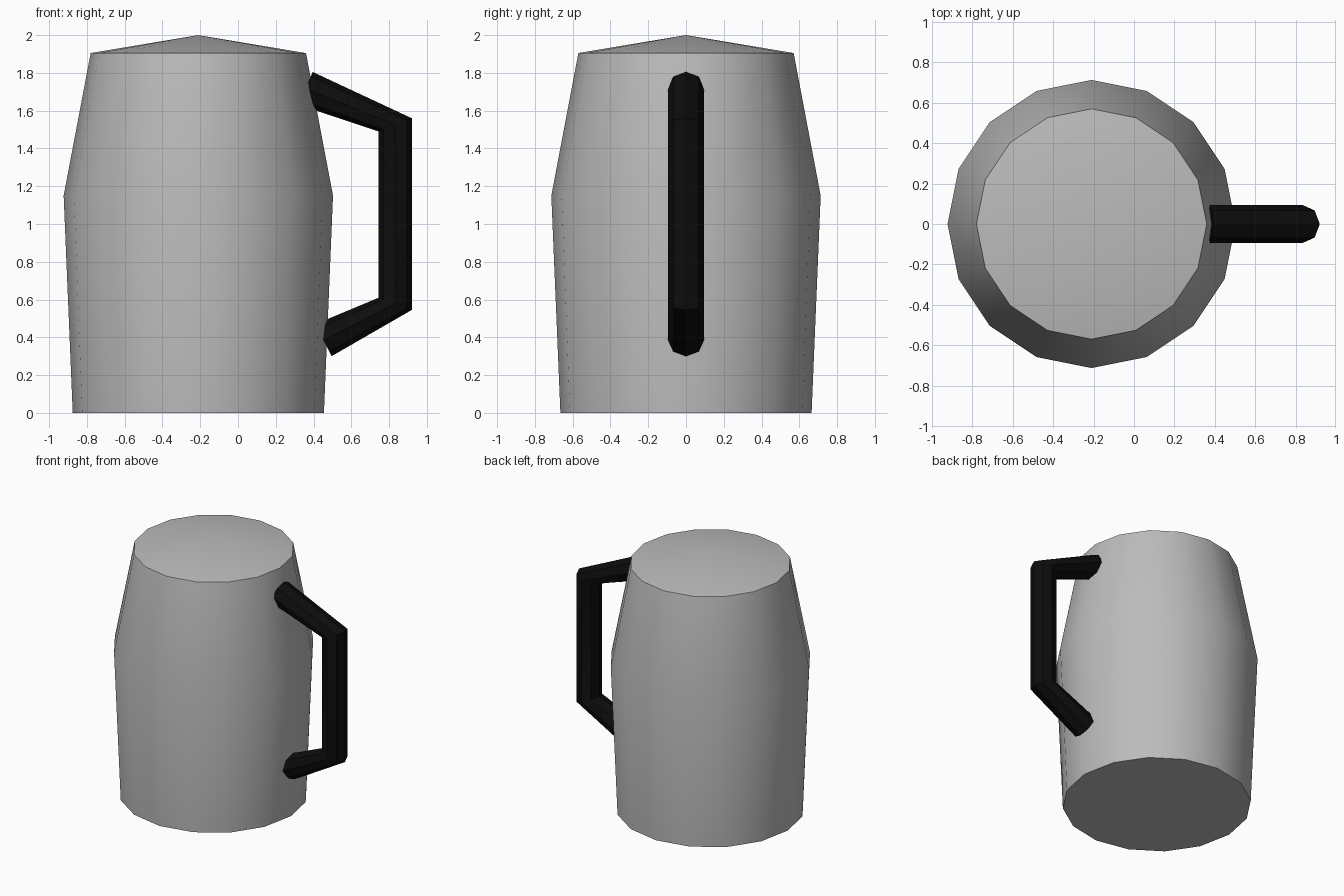
import bpy
import bmesh
from math import cos, sin, pi, radians
from mathutils import Vector

cube = bpy.data.objects.get("Cube")
if cube:
    bpy.data.objects.remove(cube, do_unlink=True)


def make_material(name, colour):
    mat = bpy.data.materials.new(name)
    mat.use_nodes = True
    mat.diffuse_color = colour
    mat.node_tree.nodes["Principled BSDF"].inputs["Base Color"].default_value = colour
    return mat


def loft(name, rings, mat, tip=None):
    """Skin a list of point rings, capping both ends (or closing to a tip)."""
    bm = bmesh.new()
    loops = [[bm.verts.new(p) for p in ring] for ring in rings]
    for a, b in zip(loops, loops[1:]):
        for i in range(len(a)):
            j = (i + 1) % len(a)
            bm.faces.new((a[i], a[j], b[j], b[i]))
    bm.faces.new(loops[0])
    last = loops[-1]
    if tip:
        apex = bm.verts.new(tip)
        for i in range(len(last)):
            bm.faces.new((last[i], last[(i + 1) % len(last)], apex))
    else:
        bm.faces.new(last)
    bmesh.ops.recalc_face_normals(bm, faces=bm.faces)
    mesh = bpy.data.meshes.new(name)
    bm.to_mesh(mesh)
    bm.free()
    mesh.materials.append(mat)
    obj = bpy.data.objects.new(name, mesh)
    bpy.context.collection.objects.link(obj)
    bpy.ops.object.select_all(action='DESELECT')
    obj.select_set(True)
    bpy.context.view_layer.objects.active = obj
    bpy.ops.object.shade_smooth_by_angle(angle=radians(30))
    return obj


def ring(centre, u, v, sides):
    """Ellipse of points around centre, spanned by half axes u and v."""
    return [centre + u * cos(2 * pi * i / sides) + v * sin(2 * pi * i / sides)
            for i in range(sides)]


steel = make_material("grey steel", (0.5, 0.5, 0.5, 1))
plastic = make_material("black plastic", (0.004, 0.004, 0.004, 1))

# Barrel body with a shallow conical lid
AXIS = -0.21
profile = [(0.665, 0), (0.713, 1.15), (0.57, 1.905)]
body_rings = [ring(Vector((AXIS, 0, z)), Vector((r, 0, 0)), Vector((0, r, 0)), 16)
              for r, z in profile]
loft("jug_body", body_rings, steel, tip=(AXIS, 0, 2))

# Angular handle: outer and inner (x, z) of each cross-section
HALF_WIDTH = 0.095
sections = [((0.395, 1.805), (0.325, 1.63)),
            ((0.92, 1.56), (0.745, 1.49)),
            ((0.92, 0.545), (0.745, 0.61)),
            ((0.495, 0.30), (0.41, 0.47))]
handle_rings = []
for outer, inner in sections:
    a = Vector((outer[0], 0, outer[1]))
    b = Vector((inner[0], 0, inner[1]))
    handle_rings.append(ring((a + b) / 2, (a - b) / 2, Vector((0, HALF_WIDTH, 0)), 8))
loft("handle", handle_rings, plastic)
